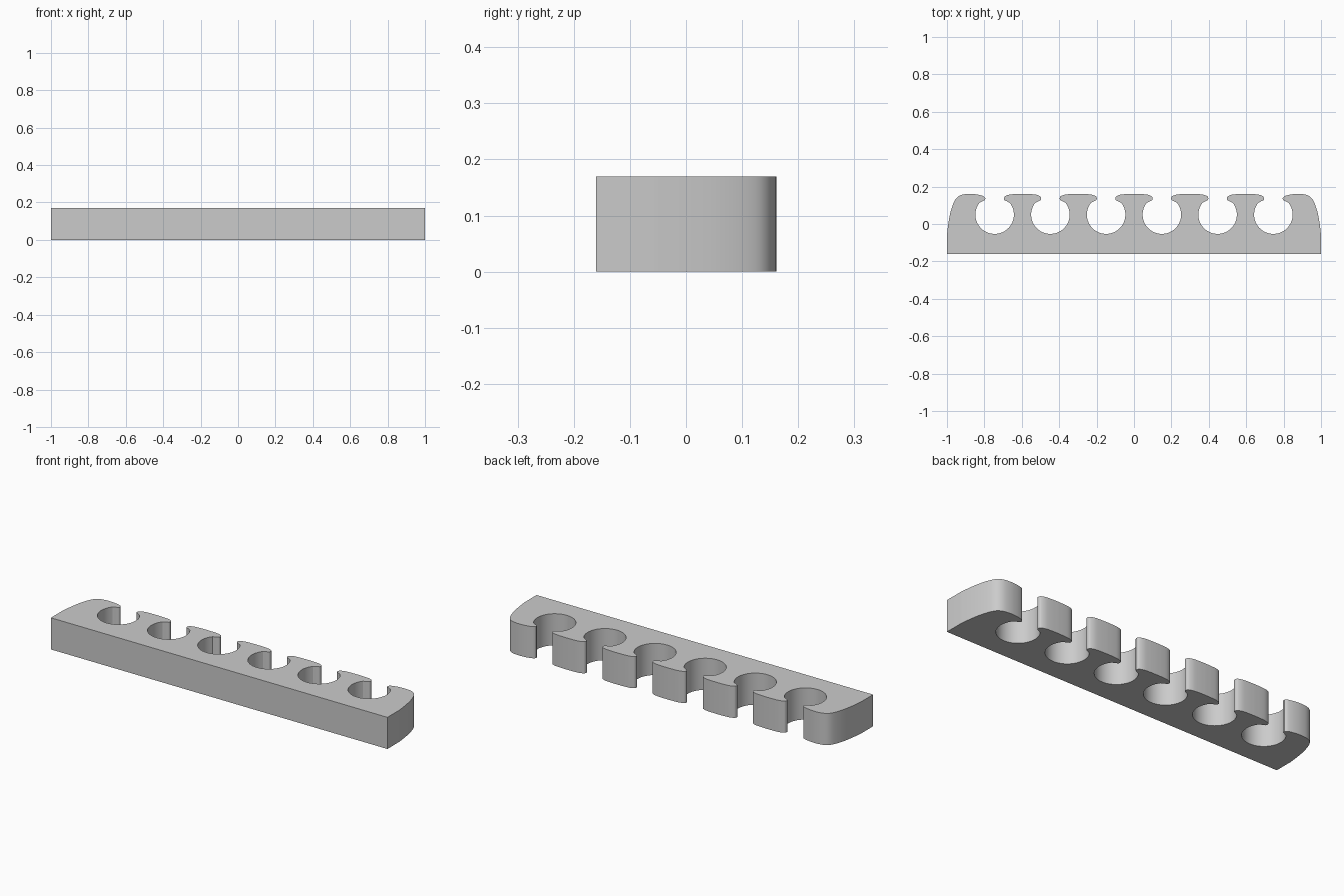
import bpy
import bmesh
from math import sin, cos, radians
from mathutils import Vector

HEIGHT = 0.17
PITCH = 0.298
HOLE_R = 0.103
HOLE_Y = 0.05

cube = bpy.data.objects.get("Cube")
if cube:
    bpy.data.objects.remove(cube, do_unlink=True)

grey = bpy.data.materials.new("light grey")
grey.use_nodes = True
colour = (0.6, 0.6, 0.6, 1)
grey.diffuse_color = colour
grey.node_tree.nodes["Principled BSDF"].inputs["Base Color"].default_value = colour


def smooth(points, steps=5):
    """Catmull-Rom curve through the points."""
    p = [Vector(q) for q in points]
    p = [2 * p[0] - p[1]] + p + [2 * p[-1] - p[-2]]
    out = []
    for a, b, c, d in zip(p, p[1:], p[2:], p[3:]):
        for i in range(steps):
            t = i / steps
            out.append(0.5 * (2 * b + (c - a) * t + (2 * a - 5 * b + 4 * c - d) * t * t
                              + (3 * b - a - 3 * c + d) * t ** 3))
    return out + [p[-2]]


def mirrored(points, x=0):
    return [Vector((2 * x - p.x, p.y)) for p in reversed(points)]


def shifted(points, x):
    return [Vector((p.x + x, p.y)) for p in points]


# Half of a slot: round hole from its bottom up to the lip
hole = [Vector((HOLE_R * sin(radians(a)), HOLE_Y - HOLE_R * cos(radians(a))))
        for a in range(0, 129, 8)]
lip = smooth([(0.077, 0.115), (0.064, 0.122), (0.053, 0.127), (0.05, 0.134)], 3)
half_slot = hole + lip
slot = mirrored(half_slot)[:-1] + half_slot

# Rounded top of one tooth, measured from the slot centre
crown = smooth([(0.05, 0.14), (0.056, 0.149), (0.078, 0.157), (0.11, 0.16), (PITCH / 2, 0.161)])
crown += mirrored(crown, PITCH / 2)[1:]

# Rounded end of the bar
end = smooth([(-1, -0.06), (-0.993, 0), (-0.982, 0.06), (-0.966, 0.11), (-0.948, 0.14),
              (-0.92, 0.156), (-0.88, 0.161), (-0.84, 0.158), (-0.808, 0.15), (-0.795, 0.14)])

# Whole outline: back corner, end, six slots with teeth between, other end
outline = [Vector((-1, -0.16))] + end
for i in range(6):
    x = (i - 2.5) * PITCH
    outline += shifted(slot, x)
    if i < 5:
        outline += shifted(crown, x)
outline += mirrored(end) + [Vector((1, -0.16))]

# Extrude the outline into the rack
bm = bmesh.new()
base = bm.faces.new([bm.verts.new((p.x, p.y, 0)) for p in outline])
top = bmesh.ops.extrude_face_region(bm, geom=[base], use_keep_orig=True)
bmesh.ops.translate(bm, vec=(0, 0, HEIGHT),
                    verts=[v for v in top["geom"] if isinstance(v, bmesh.types.BMVert)])
bmesh.ops.recalc_face_normals(bm, faces=bm.faces)
mesh = bpy.data.meshes.new("slotted_rack")
bm.to_mesh(mesh)
bm.free()
mesh.materials.append(grey)

rack = bpy.data.objects.new("slotted_rack", mesh)
bpy.context.collection.objects.link(rack)
bpy.context.view_layer.objects.active = rack
rack.select_set(True)
bpy.ops.object.shade_smooth_by_angle(angle=radians(35))
